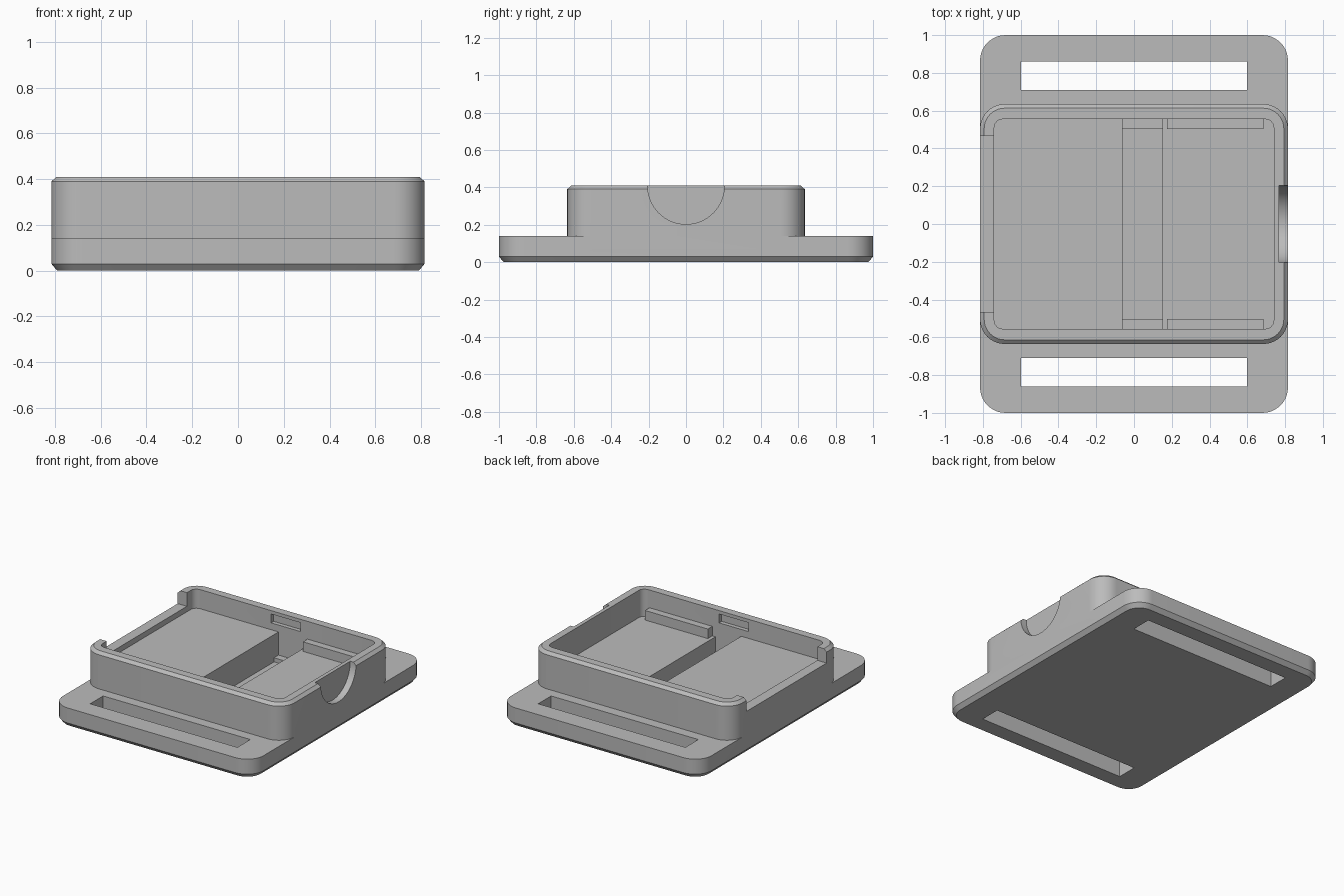
import bpy, bmesh, math

cube = bpy.data.objects.get("Cube")
if cube:
    bpy.data.objects.remove(cube, do_unlink=True)

grey = bpy.data.materials.new("plain grey")
grey.use_nodes = True
colour = (0.5, 0.5, 0.5, 1)
grey.diffuse_color = colour
grey.node_tree.nodes["Principled BSDF"].inputs["Base Color"].default_value = colour


def finish(name, bm):
    bmesh.ops.recalc_face_normals(bm, faces=bm.faces)
    mesh = bpy.data.meshes.new(name)
    bm.to_mesh(mesh)
    bm.free()
    mesh.materials.append(grey)
    obj = bpy.data.objects.new(name, mesh)
    bpy.context.collection.objects.link(obj)
    return obj


def block(name, x0, x1, y0, y1, z0, z1):
    bm = bmesh.new()
    bmesh.ops.create_cube(bm, size=1)
    for v in bm.verts:
        v.co.x = x1 if v.co.x > 0 else x0
        v.co.y = y1 if v.co.y > 0 else y0
        v.co.z = z1 if v.co.z > 0 else z0
    return finish(name, bm)


def rounded_prism(name, hx, hy, radius, layers, steps=10):
    """Rounded rectangle lofted through (height, inset) layers."""
    bm = bmesh.new()
    rings = []
    for z, inset in layers:
        ring = []
        for q, (sx, sy) in enumerate(((1, 1), (-1, 1), (-1, -1), (1, -1))):
            for i in range(steps + 1):
                a = (q + i / steps) * math.pi / 2
                r = radius - inset
                ring.append(bm.verts.new((sx * (hx - radius) + r * math.cos(a),
                                          sy * (hy - radius) + r * math.sin(a), z)))
        rings.append(ring)
    for low, high in zip(rings, rings[1:]):
        for i in range(len(low)):
            j = (i + 1) % len(low)
            bm.faces.new((low[i], low[j], high[j], high[i]))
    bm.faces.new(rings[0][::-1])
    bm.faces.new(rings[-1])
    return finish(name, bm)


def combine(target, tool, operation):
    mod = target.modifiers.new(operation.lower(), "BOOLEAN")
    mod.operation = operation
    mod.solver = "EXACT"
    mod.object = tool
    bpy.context.view_layer.objects.active = target
    bpy.ops.object.modifier_apply(modifier=mod.name)
    bpy.data.objects.remove(tool, do_unlink=True)


# Strap plate with chamfered underside, joined to the box walls
tray = rounded_prism("tray_body", 0.815, 1.0, 0.135, [(0, 0.025), (0.03, 0), (0.14, 0)])
walls = rounded_prism("box_walls", 0.815, 0.635, 0.13, [(0.06, 0), (0.39, 0), (0.41, 0.022)])
combine(tray, walls, "UNION")

# Main cavity
cavity = rounded_prism("cavity_cutter", 0.74, 0.555, 0.045, [(0.07, 0), (0.6, 0)], 6)
combine(tray, cavity, "DIFFERENCE")

# Strap slots and clip recesses, mirrored front and back
for s in (-1, 1):
    ys = sorted((s * 0.71, s * 0.86))
    combine(tray, block("slot_cutter", -0.597, 0.597, *ys, -0.1, 0.3), "DIFFERENCE")
    ys = sorted((s * 0.5, s * 0.585))
    combine(tray, block("clip_cutter", -0.12, 0.12, *ys, 0.32, 0.385), "DIFFERENCE")

# Wide opening in the end wall
combine(tray, block("opening_cutter", -1, -0.7, -0.465, 0.465, 0.31, 0.6), "DIFFERENCE")

# Half-round thumb recess on the outside of the other end wall
bm = bmesh.new()
bmesh.ops.create_cone(bm, cap_ends=True, segments=64, radius1=0.205, radius2=0.205, depth=0.2)
for v in bm.verts:
    x, y, z = v.co
    v.co = (z + 0.867, y, x + 0.408)
combine(tray, finish("thumb_cutter", bm), "DIFFERENCE")

bpy.ops.object.select_all(action="DESELECT")
tray.select_set(True)
bpy.context.view_layer.objects.active = tray
bpy.ops.object.shade_smooth_by_angle(angle=math.radians(25))

# Raised floors either side of the central channel
block("left_floor", -0.77, -0.06, -0.58, 0.58, 0.05, 0.27)
block("right_floor", 0.15, 0.76, -0.58, 0.58, 0.05, 0.21)

# Channel ledges and retaining bars along both side walls
for s, side in ((-1, "front"), (1, "back")):
    ys = sorted((s * 0.503, s * 0.57))
    block(side + "_channel_ledge", -0.07, 0.16, *ys, 0.05, 0.1)
    block(side + "_retaining_bar", 0.175, 0.685, *ys, 0.2, 0.28)
